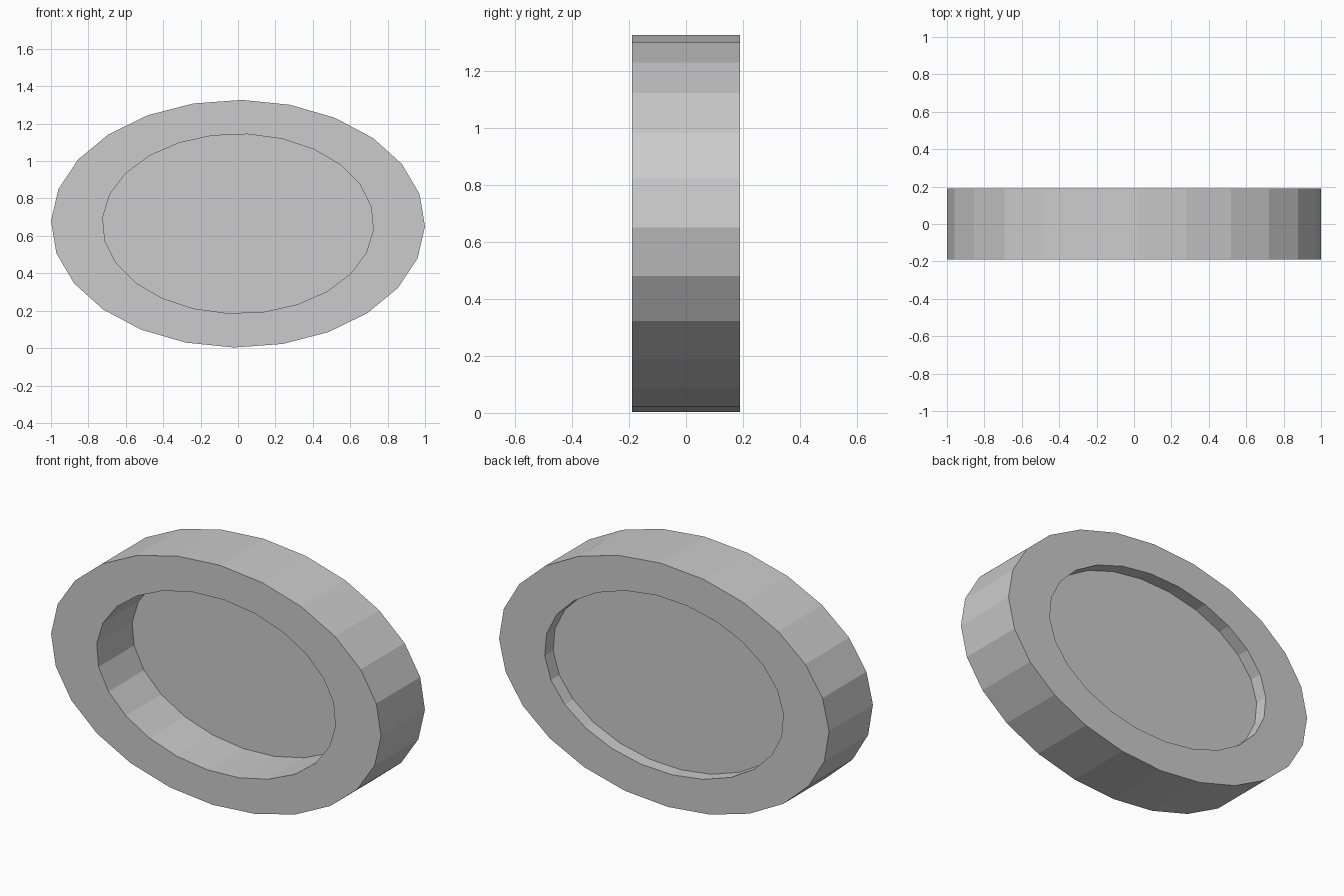
import bpy, bmesh
from math import sin, cos, radians, pi

if "Cube" in bpy.data.objects:
    bpy.data.objects.remove(bpy.data.objects["Cube"])

N = 24
CZ = 0.665          # centre height
HALF = 0.19         # half depth of the rim
PANEL_Y = 0.117     # depth position of the inset panel


def ellipse(bm, rx, rz, y, start):
    """Ring of vertices on an ellipse facing the front."""
    return [bm.verts.new((rx * cos(start + 2 * pi * i / N), y,
                          CZ + rz * sin(start + 2 * pi * i / N))) for i in range(N)]


def finish(bm, name):
    mesh = bpy.data.meshes.new(name)
    bm.to_mesh(mesh)
    bm.free()
    obj = bpy.data.objects.new(name, mesh)
    bpy.context.collection.objects.link(obj)
    return obj


OUTER = (1.0, 0.662, radians(-1.2))
INNER = (0.725, 0.48, radians(-4.0))

# Oval rim: four loops bridged into a closed band
bm = bmesh.new()
loops = [ellipse(bm, rx, rz, y, a) for (rx, rz, a), y in
         ((OUTER, -HALF), (OUTER, HALF), (INNER, HALF), (INNER, -HALF))]
for k in range(4):
    a, b = loops[k], loops[(k + 1) % 4]
    for i in range(N):
        j = (i + 1) % N
        bm.faces.new((a[i], a[j], b[j], b[i]))
bmesh.ops.recalc_face_normals(bm, faces=bm.faces)
finish(bm, "oval_rim")

# Thin oval panel closing the opening near the back
bm = bmesh.new()
bm.faces.new(ellipse(bm, INNER[0], INNER[1], PANEL_Y, INNER[2]))
finish(bm, "inset_panel")
